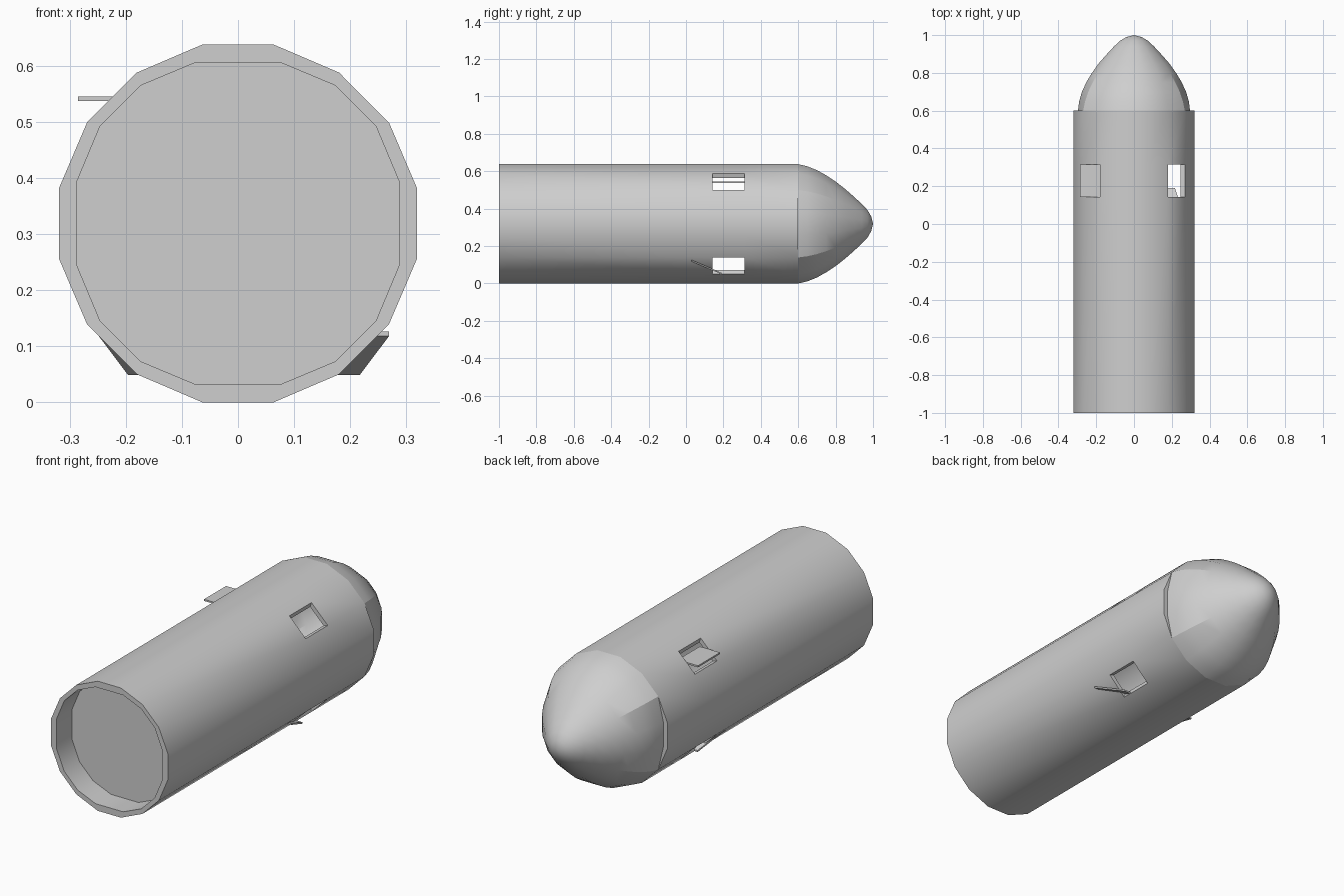
import bpy, bmesh, math
from mathutils import Vector, Matrix

if "Cube" in bpy.data.objects:
    bpy.data.objects.remove(bpy.data.objects["Cube"])

CZ = 0.319
Y_HOLE = (0.143, 0.314)

grey = bpy.data.materials.new("plain grey")
grey.diffuse_color = (0.62, 0.62, 0.62, 1)
grey.use_nodes = True
grey.node_tree.nodes["Principled BSDF"].inputs["Base Color"].default_value = grey.diffuse_color


def finish(bm, name):
    bmesh.ops.recalc_face_normals(bm, faces=bm.faces[:])
    me = bpy.data.meshes.new(name)
    bm.to_mesh(me)
    bm.free()
    ob = bpy.data.objects.new(name, me)
    bpy.context.collection.objects.link(ob)
    me.materials.append(grey)
    bpy.ops.object.select_all(action='DESELECT')
    ob.select_set(True)
    bpy.context.view_layer.objects.active = ob
    bpy.ops.object.shade_smooth_by_angle(angle=math.radians(30))
    return ob


def section(quarter):
    """Mirror four points of the first quadrant into a 16 sided loop."""
    q = list(quarter)
    return (q + [(x, -z) for x, z in reversed(q)]
            + [(-x, -z) for x, z in q] + [(-x, z) for x, z in reversed(q)])


OUTER = section([(.063, .319), (.18, .269), (.269, .18), (.319, .063)])
INNER = section([(.075, .287), (.173, .246), (.246, .173), (.287, .075)])
HOLES = (1, 5, 9, 13)      # the four diagonal facets


def ring(bm, pts, y, s=1.0):
    return [bm.verts.new((x * s, y, CZ + z * s)) for x, z in pts]


# hollow body tube with four window openings
bm = bmesh.new()
ys = (-1.0, *Y_HOLE, 0.6)
out = [ring(bm, OUTER, y) for y in ys]
inn = [ring(bm, INNER, y) for y in ys]
for i in range(16):
    j = (i + 1) % 16
    for k in range(3):
        if k == 1 and i in HOLES:
            for a in (1, 2):       # front and rear sides of the opening
                bm.faces.new((out[a][i], out[a][j], inn[a][j], inn[a][i]))
            for c in (i, j):       # long sides of the opening
                bm.faces.new((out[1][c], out[2][c], inn[2][c], inn[1][c]))
            continue
        for r in (out, inn):
            bm.faces.new((r[k][i], r[k][j], r[k + 1][j], r[k + 1][i]))
    for a in (0, 3):               # rims
        bm.faces.new((out[a][i], out[a][j], inn[a][j], inn[a][i]))
finish(bm, "body_tube")

# recessed bulkhead in the open end
bm = bmesh.new()
a, b = ring(bm, INNER, -0.88), ring(bm, INNER, -0.86)
bm.faces.new(a)
bm.faces.new(b)
for i in range(16):
    j = (i + 1) % 16
    bm.faces.new((a[i], a[j], b[j], b[i]))
finish(bm, "bulkhead")

# rounded nose, its side panels stepped in at the joint
bm = bmesh.new()
prof = [(.6, .319, .93), (.65, .307, .945), (.7, .287, .96), (.75, .259, .975),
        (.8, .226, .985), (.85, .187, 1), (.9, .143, 1), (.94, .106, 1),
        (.97, .074, 1), (.99, .04, 1)]
prev = None
for y, r, side in prof:
    pts = [(x * (side if abs(x) > .3 else 1), z) for x, z in OUTER]
    cur = ring(bm, pts, y, r / .319)
    if prev:
        for i in range(16):
            j = (i + 1) % 16
            bm.faces.new((prev[i], prev[j], cur[j], cur[i]))
        if y < .82:                # creases bordering the side panels
            for i in (2, 5, 10, 13):
                bm.edges.get((prev[i], cur[i])).smooth = False
    prev = cur
tip = bm.verts.new((0, 1.0, CZ))
for i in range(16):
    bm.faces.new((prev[i], prev[(i + 1) % 16], tip))
finish(bm, "nose")


# thin hatch flaps at the openings
def flap(name, corners, t=0.008):
    bm = bmesh.new()
    lo = [bm.verts.new(c) for c in corners]
    hi = [bm.verts.new((x, y, z + t)) for x, y, z in corners]
    bm.faces.new(lo)
    bm.faces.new(hi)
    for i in range(4):
        j = (i + 1) % 4
        bm.faces.new((lo[i], lo[j], hi[j], hi[i]))
    finish(bm, name)


flap("upper_flap", [(-.285, .143, .537), (-.175, .143, .537),
                    (-.175, .314, .537), (-.285, .314, .537)])
for name, s, w in (("lower_flap_right", 1, .217), ("lower_flap_left", -1, .196)):
    flap(name, [(s * w, .19, .049), (s * (w + .052), .03, .118),
                (s * (w - .05), .03, .118), (s * (w - .1), .19, .049)])
